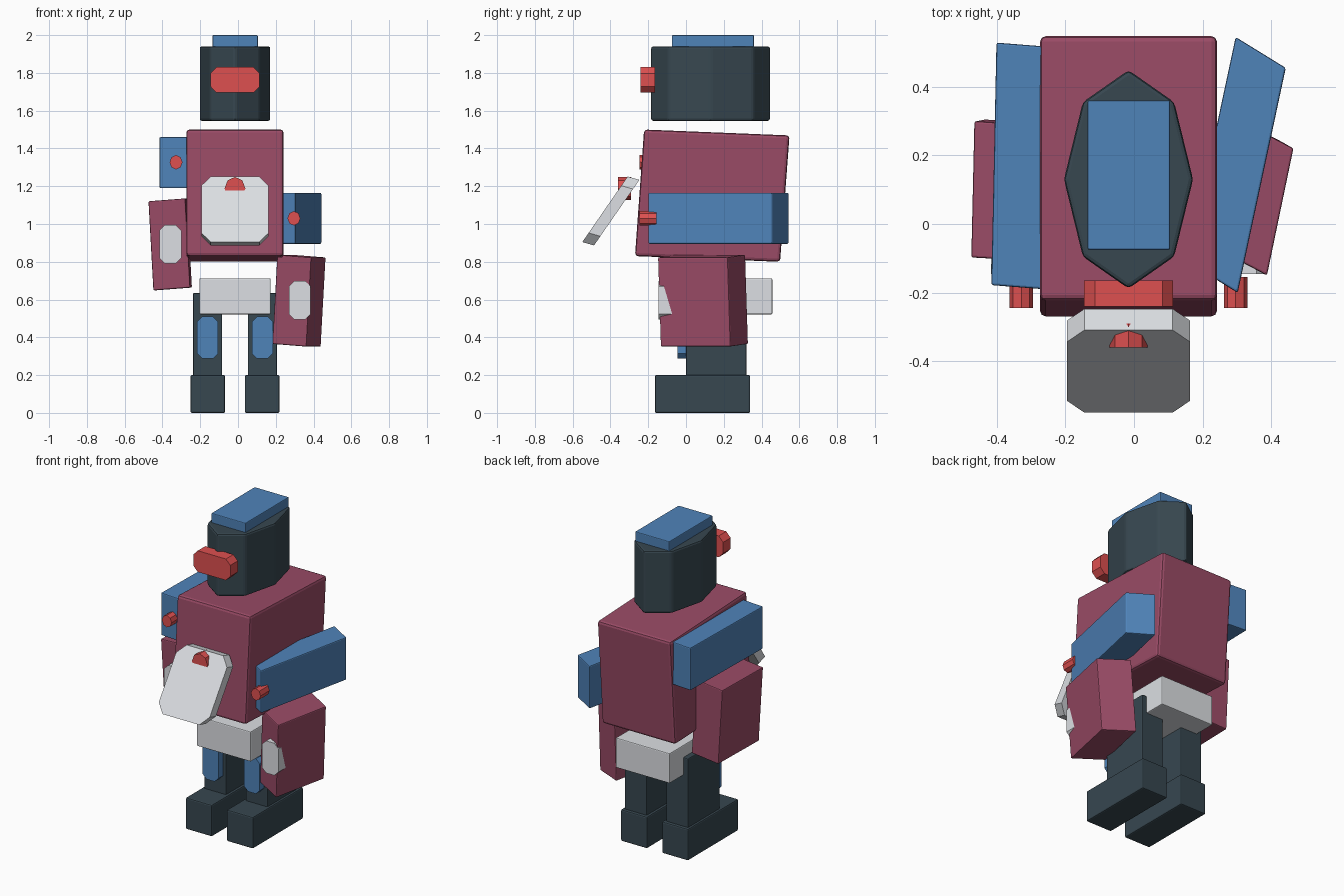
import bpy, bmesh
from math import cos, sin, pi
from mathutils import Vector

cube = bpy.data.objects.get("Cube")
if cube:
    bpy.data.objects.remove(cube, do_unlink=True)


def material(name, rgb):
    """Flat material from an sRGB byte colour."""
    col = [((c / 255 + 0.055) / 1.055) ** 2.4 for c in rgb] + [1.0]
    m = bpy.data.materials.new(name)
    m.use_nodes = True
    m.diffuse_color = col
    m.node_tree.nodes["Principled BSDF"].inputs["Base Color"].default_value = col
    return m


dark = material("charcoal", (55, 71, 80))
maroon = material("maroon", (154, 75, 102))
blue = material("blue", (79, 131, 185))
red = material("red", (222, 80, 80))
light = material("light grey", (220, 223, 227))


def prism(name, profile, centre, u, v, n, mat, bevel=0.0):
    """Extrude a 2D profile: its axes run along u and v, its depth along n."""
    c, u, v, n = map(Vector, (centre, u, v, n))
    bm = bmesh.new()
    a, b = ([bm.verts.new(c + u * p + v * q + n * s) for p, q in profile]
            for s in (-0.5, 0.5))
    bm.faces.new(a)
    bm.faces.new(b)
    for i in range(len(a)):
        j = (i + 1) % len(a)
        bm.faces.new((a[i], a[j], b[j], b[i]))
    bmesh.ops.recalc_face_normals(bm, faces=bm.faces)
    if bevel:
        bmesh.ops.bevel(bm, geom=bm.edges[:], offset=bevel, segments=2,
                        profile=0.5, affect='EDGES')
    me = bpy.data.meshes.new(name)
    bm.to_mesh(me)
    bm.free()
    me.materials.append(mat)
    ob = bpy.data.objects.new(name, me)
    bpy.context.collection.objects.link(ob)
    return ob


SQUARE = [(-.5, -.5), (.5, -.5), (.5, .5), (-.5, .5)]
RING = [(.5 * cos(i * pi / 4), .5 * sin(i * pi / 4)) for i in range(8)]


def cut_corners(a, b):
    """Unit square with its corners cut by fractions a and b."""
    p, q = .5 - a, .5 - b
    return [(-p, -.5), (p, -.5), (.5, -q), (.5, q),
            (p, .5), (-p, .5), (-.5, q), (-.5, -q)]


def block(name, x, y, z, mat, bevel=0.0, profile=SQUARE):
    """Upright block between limits, its profile seen from the front."""
    mid = [(r[0] + r[1]) / 2 for r in (x, y, z)]
    size = [r[1] - r[0] for r in (x, y, z)]
    return prism(name, profile, mid, (size[0], 0, 0), (0, 0, size[2]),
                 (0, size[1], 0), mat, bevel)


MID = -0.016

# Head, cap and visor
prism("head", RING, (MID, .13, 1.743), (.376, 0, 0), (0, .636, 0), (0, 0, .395), dark, .012)
block("head_cap", (-.135, .105), (-.075, .36), (1.88, 2), blue, .005)
block("visor", (-.145, .114), (-.24, -.165), (1.695, 1.83), red, 0, cut_corners(.12, .24))

# Torso leans back slightly
prism("torso", [(-.222, 1.5), (.548, 1.469), (.498, .8), (-.27, .83)],
      (MID, 0, 0), (0, 1, 0), (0, 0, 1), (.515, 0, 0), maroon, .016)

# Slanted chest plate with a button
prism("chest_plate", cut_corners(.14, .14), (MID, -.398, 1.069), (.357, 0, 0),
      (0, .24, .347), (0, .062, -.018), light)
prism("chest_button", RING, (MID, -.325, 1.188), (.11, 0, 0), (0, 0, .122),
      (0, .07, 0), red)

# Upper arms
prism("right_upper_arm", SQUARE, (-.318, .168, 1.325), (.18, -.014, 0),
      (.015, .706, 0), (0, 0, .27), blue, .006)
prism("left_upper_arm", SQUARE, (.299, .172, 1.03), (.146, -.09, 0),
      (.14, .655, 0), (0, 0, .27), blue, .006)

# Forearms
prism("right_forearm", SQUARE, (-.359, .098, .892), (.195, -.011, .015),
      (.009, .397, 0), (-.026, -.005, .472), maroon, .006)
prism("left_forearm", SQUARE, (.323, .09, .594), (.18, -.095, -.014),
      (.077, .37, 0), (.026, -.015, .472), maroon, .006)

# Arm studs and hand plates
for side, sx, sz, hx, hz in (("right", -.328, 1.327, -.358, .893),
                             ("left", .296, 1.03, .327, .597)):
    prism(side + "_arm_stud", RING, (sx, -.2, sz), (.068, 0, 0), (0, 0, .076),
          (0, .09, 0), red)
    block(side + "_hand_plate", (hx - .058, hx + .058), (-.145, -.075),
          (hz - .102, hz + .102), light, 0, cut_corners(.25, .14))

# Hips
block("hips", (-.205, .173), (-.12, .457), (.522, .712), light, .006)

# Legs, feet and knee pads
for side, s in (("right", -1), ("left", 1)):
    x = MID + s * .145
    block(side + "_leg", (x - .077, x + .077), (0, .32), (.18, .635), dark, .006)
    f = MID + s * .144
    block(side + "_foot", (f - .092, f + .092), (-.165, .34), (0, .2), dark, .008)
    block(side + "_knee_pad", (x - .055, x + .055), (-.045, .02), (.287, .51),
          blue, 0, cut_corners(.24, .12))
